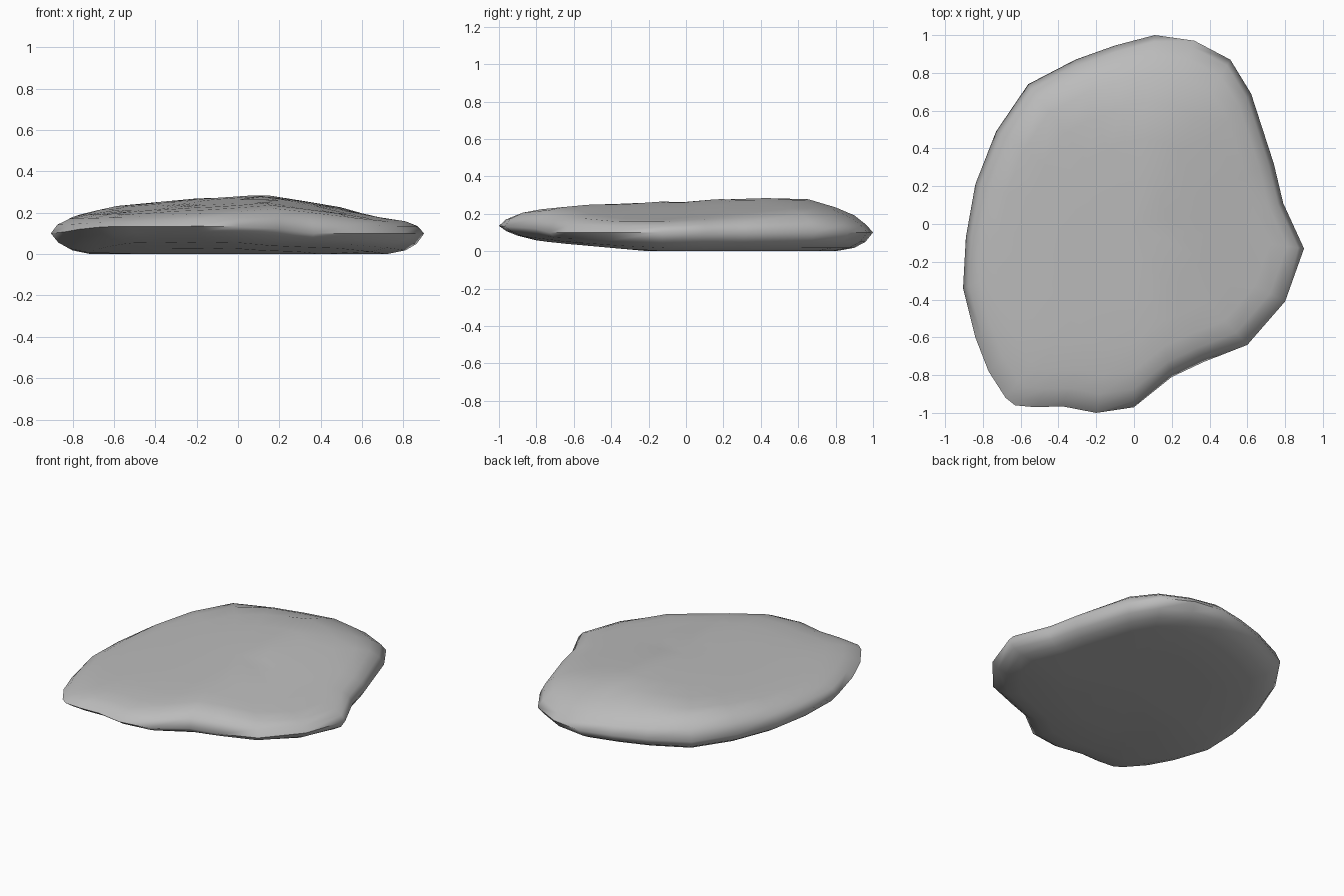
import bpy, bmesh, math

if "Cube" in bpy.data.objects:
    bpy.data.objects.remove(bpy.data.objects["Cube"])

# Stone outline, counted clockwise from the back
OUTLINE = [(.11, 1), (.32, .97), (.51, .87), (.62, .69), (.74, .32), (.79, .11),
           (.9, -.13), (.8, -.41), (.6, -.64), (.37, -.73), (.2, -.81), (0, -.97),
           (-.2, -1), (-.38, -.965), (-.52, -.97), (-.63, -.96), (-.68, -.92),
           (-.77, -.78), (-.84, -.6), (-.905, -.34), (-.89, -.07), (-.84, .21),
           (-.73, .49), (-.56, .74), (-.31, .87), (-.1, .945)]
# Height profiles across the width and the depth
TOP_X = [(-.9, .19), (-.8, .2), (-.6, .235), (-.2, .27), (.13, .29), (.48, .23), (.66, .19), (.9, .17)]
TOP_Y = [(-1, .2), (-.78, .23), (-.6, .245), (.2, .28), (.55, .29), (.68, .28), (.9, .2), (1, .15)]
BOTTOM_Y = [(-1, .085), (-.7, .045), (-.2, 0), (1, 0)]
# (ring scale, blend from rim height to surface height)
TOP_RINGS = [(.965, .6), (.9, .93), (.8, 1), (.65, 1), (.45, 1), (.22, 1)]
BOTTOM_RINGS = [(.96, .5), (.9, .82), (.8, 1), (.5, 1)]


def sample(profile, t):
    for (a, u), (b, v) in zip(profile, profile[1:]):
        if t <= b:
            return u + (v - u) * max(0, (t - a) / (b - a))
    return profile[-1][1]


def top_height(x, y):
    return sample(TOP_X, x) * sample(TOP_Y, y) / .29


def bottom_height(x, y):
    return sample(BOTTOM_Y, y)


def rim_height(x, y):
    return .1 + .035 * max(0, -y - .5) * 2 * (x < .3)


bm = bmesh.new()
rim = [bm.verts.new((x, y, rim_height(x, y))) for x, y in OUTLINE]


# Close one side with shrinking rings and a centre fan
def cap(rings, height, flip):
    previous = rim
    count = len(rim)
    for scale, blend in rings:
        ring = []
        for x, y in OUTLINE:
            px, py = x * scale, y * scale
            z = rim_height(x, y) * (1 - blend) + height(px, py) * blend
            ring.append(bm.verts.new((px, py, z)))
        for i in range(count):
            j = (i + 1) % count
            quad = [previous[i], previous[j], ring[j], ring[i]]
            bm.faces.new(quad[::-1] if not flip else quad)
        previous = ring
    centre = bm.verts.new((0, 0, height(0, 0)))
    for i in range(count):
        tri = [previous[i], previous[(i + 1) % count], centre]
        bm.faces.new(tri[::-1] if not flip else tri)


cap(TOP_RINGS, top_height, False)
cap(BOTTOM_RINGS, bottom_height, True)
bmesh.ops.recalc_face_normals(bm, faces=bm.faces)

mesh = bpy.data.meshes.new("flat_stone")
bm.to_mesh(mesh)
bm.free()
stone = bpy.data.objects.new("flat_stone", mesh)
bpy.context.collection.objects.link(stone)

# Stone grey
grey = bpy.data.materials.new("stone_grey")
grey.use_nodes = True
colour = (.5, .5, .5, 1)
grey.diffuse_color = colour
grey.node_tree.nodes["Principled BSDF"].inputs["Base Color"].default_value = colour
mesh.materials.append(grey)

# Smooth faces
bpy.context.view_layer.objects.active = stone
stone.select_set(True)
bpy.ops.object.shade_smooth_by_angle(angle=math.radians(75))
